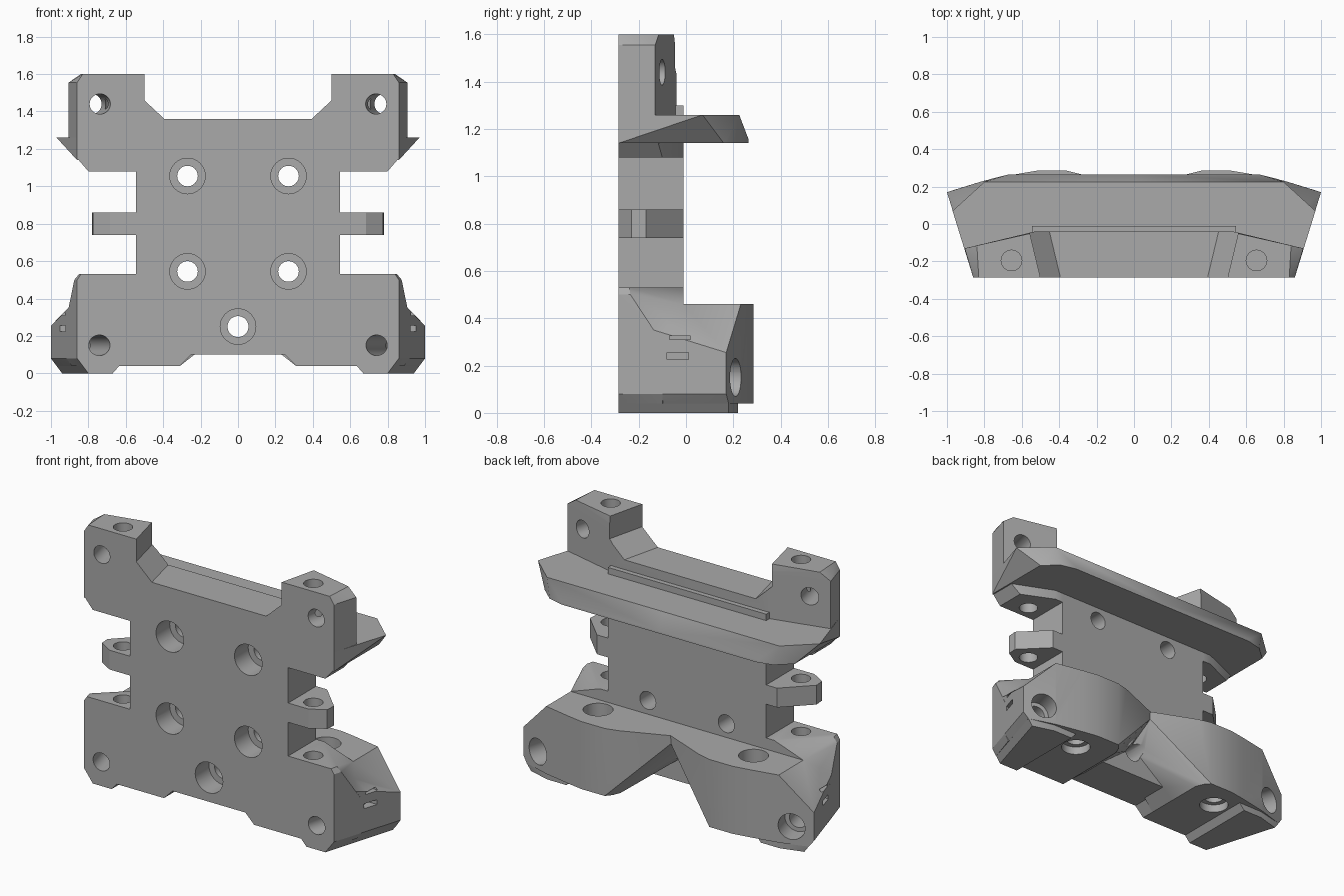
import bpy, bmesh
from mathutils import Vector

old = bpy.data.objects.get("Cube")
if old:
    bpy.data.objects.remove(old, do_unlink=True)

grey = bpy.data.materials.new("plain grey")
grey.use_nodes = True
grey.diffuse_color = (0.4, 0.4, 0.4, 1)
grey.node_tree.nodes["Principled BSDF"].inputs["Base Color"].default_value = (0.4, 0.4, 0.4, 1)

FRONT, BACK = -0.285, -0.01


def from_bmesh(name, bm):
    mesh = bpy.data.meshes.new(name)
    bmesh.ops.recalc_face_normals(bm, faces=bm.faces)
    bm.to_mesh(mesh)
    bm.free()
    mesh.materials.append(grey)
    obj = bpy.data.objects.new(name, mesh)
    bpy.context.collection.objects.link(obj)
    return obj


def hull(name, points):
    """Convex solid around a few corner points."""
    bm = bmesh.new()
    for p in points:
        bm.verts.new(p)
    res = bmesh.ops.convex_hull(bm, input=bm.verts)
    loose = [v for v in bm.verts if not v.link_faces]
    bmesh.ops.delete(bm, geom=loose, context='VERTS')
    bmesh.ops.dissolve_limit(bm, angle_limit=0.01, verts=bm.verts, edges=bm.edges)
    return from_bmesh(name, bm)


def prism(name, outline, z0, z1):
    return hull(name, [(x, y, z) for x, y in outline for z in (z0, z1)])


def box(name, x, y, z):
    return prism(name, [(a, b) for a in x for b in y], *z)


def rod(name, a, b, r, sides=40):
    """Cylinder between two points."""
    a, b = Vector(a), Vector(b)
    bm = bmesh.new()
    bmesh.ops.create_cone(bm, cap_ends=True, segments=sides, radius1=r, radius2=r,
                          depth=(b - a).length)
    turn = Vector((0, 0, 1)).rotation_difference(b - a).to_matrix()
    bmesh.ops.rotate(bm, verts=bm.verts, matrix=turn)
    bmesh.ops.translate(bm, verts=bm.verts, vec=(a + b) / 2)
    return from_bmesh(name, bm)


def combine(target, tool, operation):
    mod = target.modifiers.new(tool.name, 'BOOLEAN')
    mod.operation, mod.solver, mod.object = operation, 'EXACT', tool
    tool.hide_render = True
    bpy.context.view_layer.objects.active = target
    bpy.ops.object.modifier_apply(modifier=mod.name)
    bpy.data.objects.remove(tool, do_unlink=True)


# Central plate, built as one half and mirrored at the end
body = box("bracket_body", (-0.1, 0.545), (FRONT, BACK), (0.1, 1.3))

# Upper ears with slanted backs and clipped top corners
ear_low = [(-0.1, FRONT), (-0.1, -0.04), (0.53, -0.04), (0.905, -0.13), (0.86, FRONT)]
ear_top = [(-0.1, FRONT), (-0.1, -0.045), (0.53, -0.045), (0.84, -0.115), (0.83, FRONT)]
ear = hull("ear", [(x, y, z) for x, y in ear_low for z in (1.2, 1.555)]
           + [(x, y, 1.6) for x, y in ear_top])
notch = hull("notch", [(x + (y + 0.3) * 0.24, y, z) for y in (-0.3, 0.1)
                       for x, z in ((0.39, 1.36), (0.497, 1.46), (0.497, 1.7))]
             + [(-0.2, y, z) for y in (-0.3, 0.1) for z in (1.36, 1.7)])
combine(ear, notch, 'DIFFERENCE')

# Rear shelf with tapered ends and leaning back edge
shelf = hull("shelf", [
    (-0.1, FRONT, 1.26), (0.86, FRONT, 1.26), (0.97, 0.07, 1.26), (0.8, 0.225, 1.26),
    (-0.1, 0.225, 1.26), (-0.1, FRONT, 1.14), (0.86, FRONT, 1.14), (0.86, 0.16, 1.14),
    (0.77, 0.24, 1.14), (0.67, 0.265, 1.14), (0.67, 0.265, 1.155),
    (-0.1, 0.265, 1.155), (-0.1, 0.265, 1.14)])

# Lower edge of the upper wing
wing = hull("upper_wing", [(x, y, 1.15) for x, y in
                           ((0.5, FRONT), (0.86, FRONT), (0.86, -0.12), (0.6, BACK), (0.5, BACK))]
            + [(x, y, 1.08) for x, y in
               ((0.5, FRONT), (0.8, FRONT), (0.8, -0.1), (0.6, BACK), (0.5, BACK))])

# Middle side tab
tab = prism("side_tab", [(0.5, FRONT), (0.685, FRONT), (0.775, -0.23), (0.78, -0.17),
                         (0.62, BACK), (0.5, BACK)], 0.74, 0.86)

# Lower wing of the plate
lower_wing = hull("lower_wing", [(x, FRONT, z) for x, z in
                                 ((0.31, 0.04), (0.25, 0.1), (0.25, 0.53), (0.84, 0.53),
                                  (0.86, 0.5), (0.86, 0.08), (0.83, 0.04))]
                  + [(x, BACK, z) for x, z in
                     ((0.31, 0.04), (0.25, 0.1), (0.25, 0.53), (0.6, 0.53), (0.8, 0.46),
                      (0.8, 0.04))]
                  + [(0.917, -0.1, 0.295), (0.875, -0.235, 0.5), (0.85, -0.24, 0.53),
                     (0.917, -0.1, 0.08), (0.89, -0.1, 0.04)])

# Rear lobe that narrows towards its base
rim = [(0.28, 0.265), (0.36, 0.285), (0.52, 0.285), (0.62, 0.268), (0.8, 0.232)]
lobe = hull("rear_lobe", [(x, y, 0.46) for x, y in
                          [(-0.05, -0.1), (-0.05, 0.13)] + rim + [(0.8, -0.2)]]
            + [(x, y, 0.04) for x, y in
               [(0.31, -0.2), (0.31, 0.2), (0.33, 0.25)] + rim[1:]
               + [(0.97, 0.18), (0.856, -0.2)]]
            + [(-0.05, -0.1, 0.32), (1, 0.17, 0.255), (1, 0.17, 0.08),
               (0.886, -0.2, 0.08), (0.886, -0.2, 0.37)])

# Foot pad
foot = hull("foot_pad", [(0.635, FRONT, 0.04), (0.635, 0.22, 0.04), (0.8, 0.22, 0.04),
                         (0.97, 0.18, 0.04), (0.83, FRONT, 0.04), (0.67, FRONT, 0),
                         (0.67, 0.22, 0), (0.8, 0.22, 0), (0.94, 0.18, 0), (0.8, FRONT, 0),
                         (0.67, FRONT, 0.1), (0.67, 0.22, 0.1), (0.8, 0.22, 0.1),
                         (0.98, 0.17, 0.06), (0.845, FRONT, 0.06)])

for part in (ear, shelf, wing, tab, lower_wing, lobe, foot):
    combine(body, part, 'UNION')

# Bores
cutters = []
for z in (0.545, 1.055):
    cutters += [rod("plate_hole", (0.27, -0.4, z), (0.27, 0.1, z), 0.055),
                rod("plate_bore", (0.27, -0.4, z), (0.27, -0.15, z), 0.095)]
cutters += [
    rod("centre_hole", (0, -0.4, 0.25), (0, 0.4, 0.25), 0.056),
    rod("centre_bore", (0, -0.4, 0.25), (0, -0.15, 0.25), 0.095),
    rod("ear_hole", (0.71, -0.4, 1.44), (0.83, 0.1, 1.44), 0.054),
    rod("wing_hole", (0.71, -0.4, 0.15), (0.92, 0.38, 0.15), 0.055),
    rod("wing_bore", (0.843, 0.1, 0.15), (0.92, 0.38, 0.15), 0.08),
    rod("pin_hole", (0.655, -0.195, 0.35), (0.655, -0.195, 1.8), 0.055),
    rod("lobe_hole", (0.535, 0.1, -0.1), (0.535, 0.1, 0.7), 0.055),
    rod("lobe_bore", (0.535, 0.1, 0.25), (0.535, 0.1, 0.7), 0.085),
    rod("lobe_base_bore", (0.535, 0.1, -0.1), (0.535, 0.1, 0.09), 0.085),
    box("side_slit", (0.89, 1.1), (-0.08, 0.01), (0.225, 0.255)),
    box("slope_slit", (0.87, 1.1), (-0.07, 0.02), (0.31, 0.325)),
]
for cutter in cutters:
    combine(body, cutter, 'DIFFERENCE')

# Trim at the middle and mirror
bm = bmesh.new()
bm.from_mesh(body.data)
bmesh.ops.bisect_plane(bm, geom=bm.verts[:] + bm.edges[:] + bm.faces[:], dist=1e-5,
                       plane_co=(0, 0, 0), plane_no=(1, 0, 0), clear_inner=True)
bm.to_mesh(body.data)
bm.free()
mirror = body.modifiers.new("mirror", 'MIRROR')
mirror.merge_threshold = 0.0005
bpy.ops.object.select_all(action='DESELECT')
body.select_set(True)
bpy.context.view_layer.objects.active = body
bpy.ops.object.modifier_apply(modifier=mirror.name)
bpy.ops.object.shade_smooth_by_angle(angle=0.5)
